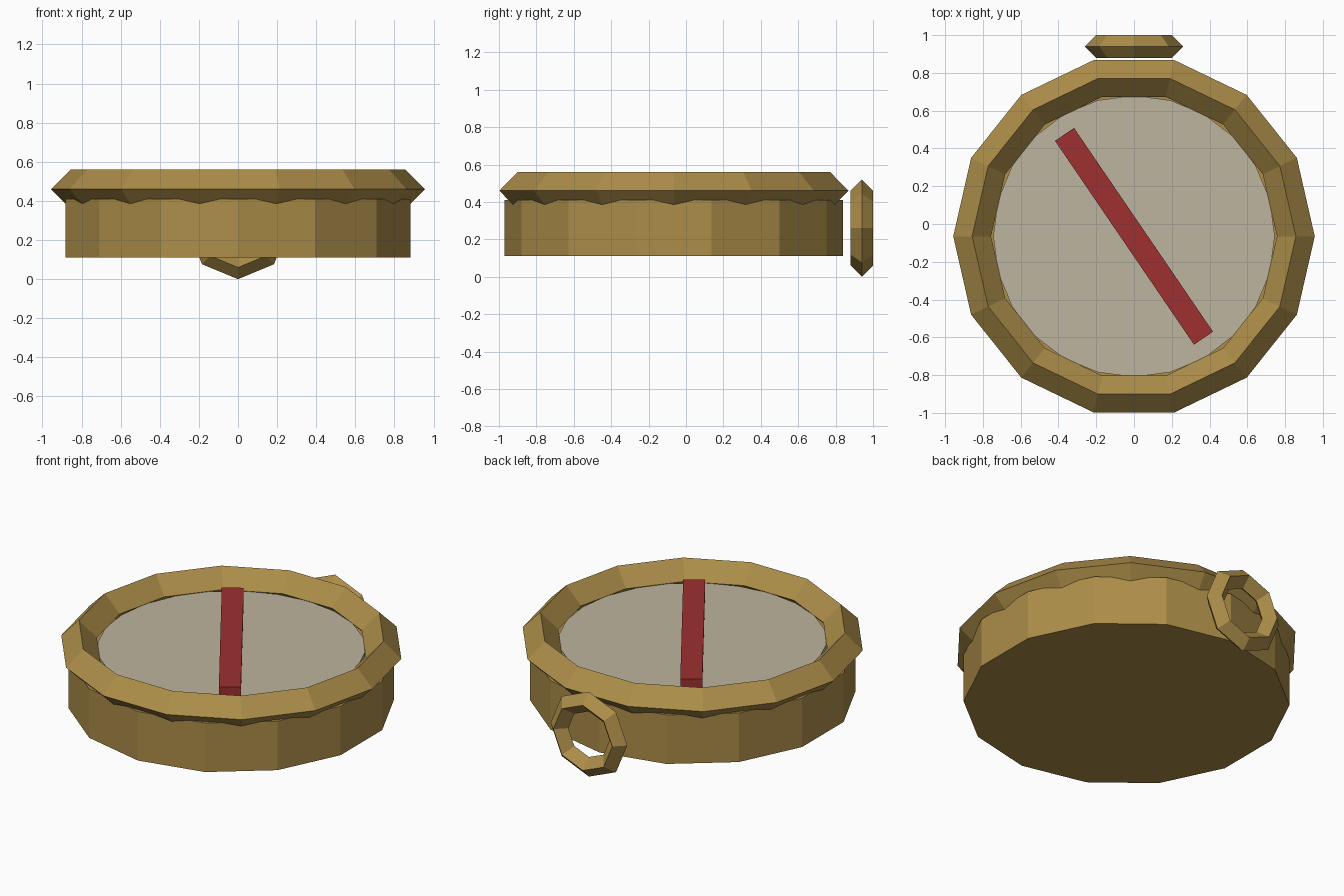
import bpy
import math

if "Cube" in bpy.data.objects:
    bpy.data.objects.remove(bpy.data.objects["Cube"])

CY = -0.065  # centre line of the round case


def material(name, rgb):
    m = bpy.data.materials.new(name)
    m.diffuse_color = (*rgb, 1.0)
    m.use_nodes = True
    m.node_tree.nodes["Principled BSDF"].inputs["Base Color"].default_value = m.diffuse_color
    return m


brass = material("brass", (0.413, 0.266, 0.067))
ivory = material("ivory", (0.515, 0.462, 0.342))
red = material("red", (0.342, 0.030, 0.030))


def finish(name, mat):
    ob = bpy.context.object
    ob.name = name
    ob.data.materials.append(mat)
    return ob


def disc(name, mat, sides, radius, z0, z1):
    bpy.ops.mesh.primitive_cylinder_add(vertices=sides, radius=radius, depth=z1 - z0,
                                        location=(0, CY, (z0 + z1) / 2))
    return finish(name, mat)


def ring(name, mat, sides, major, minor, loc, rot=(0, 0, 0)):
    # diamond cross-section ring
    bpy.ops.mesh.primitive_torus_add(major_segments=sides, minor_segments=4,
                                     major_radius=major, minor_radius=minor,
                                     location=loc, rotation=rot)
    return finish(name, mat)


# Case body and raised rim
disc("case_body", brass, 14, 0.905, 0.11, 0.41)
ring("case_rim", brass, 14, 0.857, 0.1, (0, CY, 0.46))

# Dial face
disc("dial", ivory, 24, 0.745, 0.40, 0.457)

# Needle lying across the dial
bpy.ops.mesh.primitive_cube_add(size=1, location=(0, CY, 0.484),
                                rotation=(0, 0, math.radians(34.3)))
needle = finish("needle", red)
needle.scale = (0.122, 1.306, 0.07)

# Hanging loop behind the case
ring("hanging_loop", brass, 8, 0.2, 0.06, (0, 0.94, 0.26), (math.pi / 2, 0, 0))
